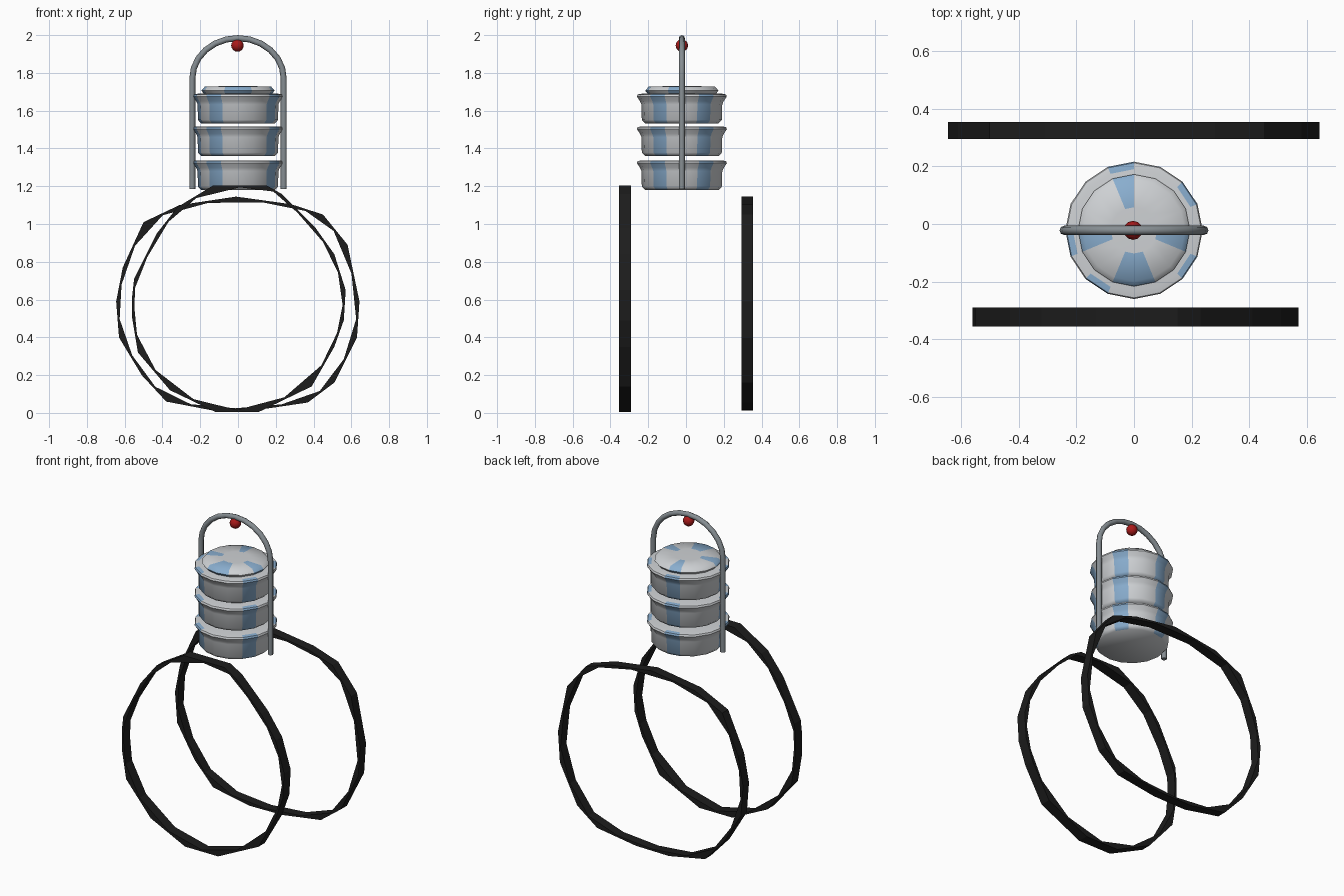
import bpy, bmesh
from math import sin, cos, pi, radians
from mathutils import Vector

if "Cube" in bpy.data.objects:
    bpy.data.objects.remove(bpy.data.objects["Cube"])

CY = -0.022   # the carrier sits slightly in front of y = 0


def material(name, rgb):
    m = bpy.data.materials.new(name)
    m.diffuse_color = (*rgb, 1)
    m.use_nodes = True
    m.node_tree.nodes["Principled BSDF"].inputs["Base Color"].default_value = m.diffuse_color
    return m


black = material("black_rubber", (0.012, 0.012, 0.012))
enamel = material("white_enamel", (0.62, 0.64, 0.66))
blue = material("blue_enamel", (0.25, 0.42, 0.62))
steel = material("steel", (0.24, 0.27, 0.29))
red = material("red_knob", (0.4, 0.01, 0.01))


def finish(bm, name, mats, smooth=None):
    bmesh.ops.recalc_face_normals(bm, faces=bm.faces)
    mesh = bpy.data.meshes.new(name)
    bm.to_mesh(mesh)
    bm.free()
    ob = bpy.data.objects.new(name, mesh)
    bpy.context.collection.objects.link(ob)
    for m in mats:
        mesh.materials.append(m)
    if smooth:
        bpy.ops.object.select_all(action='DESELECT')
        ob.select_set(True)
        bpy.context.view_layer.objects.active = ob
        bpy.ops.object.shade_smooth_by_angle(angle=radians(smooth))
    return ob


def hoop(name, outline, y0, y1):
    """Band whose inner corners sit at the middle of the outer edges."""
    n = len(outline)
    outer = [Vector(p) for p in outline]
    mid = Vector((0, 0.59))
    inner = []
    for i in range(n):
        c = (outer[i] + outer[(i + 1) % n]) / 2
        inner.append(c + (mid - c).normalized() * 0.011)
    bm = bmesh.new()
    o = [[bm.verts.new((p.x, y, p.y)) for p in outer] for y in (y0, y1)]
    a = [[bm.verts.new((p.x, y, p.y)) for p in inner] for y in (y0, y1)]
    for i in range(n):
        j = (i + 1) % n
        for loop in (o, a):
            bm.faces.new((loop[0][i], loop[0][j], loop[1][j], loop[1][i]))
        for s in (0, 1):
            bm.faces.new((o[s][i], o[s][j], a[s][i]))
            bm.faces.new((o[s][j], a[s][j], a[s][i]))
    return finish(bm, name, [black])


def lathe(name, profile, z, blue_cols, sides=16):
    """Closed turned shape with blue patches on some columns."""
    bm = bmesh.new()
    rings = [[bm.verts.new((r * sin(2 * pi * k / sides), CY - r * cos(2 * pi * k / sides), z + h))
              for k in range(sides)] for r, h in profile]
    for lo, hi in zip(rings, rings[1:]):
        for k in range(sides):
            m = (k + 1) % sides
            f = bm.faces.new((lo[k], lo[m], hi[m], hi[k]))
            f.material_index = int(k in blue_cols)
    bm.faces.new(rings[0])
    bm.faces.new(rings[-1])
    return finish(bm, name, [enamel, blue], 50)


# Two wheel hoops, the front one narrower and taller
hoop("front_hoop", [
    (-.56, .62), (-.55, .71), (-.43, .95), (-.32, 1.09), (-.13, 1.205), (.15, 1.205),
    (.23, 1.16), (.41, .98), (.51, .84), (.57, .65), (.56, .49), (.51, .35),
    (.39, .14), (.11, .005), (-.12, .005), (-.36, .12), (-.53, .32), (-.56, .50)],
    -0.355, -0.29)
hoop("back_hoop", [
    (-.645, .59), (-.61, .77), (-.50, 1.01), (-.31, 1.10), (-.01, 1.145), (.28, 1.105),
    (.45, 1.05), (.58, .89), (.643, .59), (.63, .40), (.51, .16), (.37, .055),
    (.10, .015), (-.13, .012), (-.38, .06), (-.51, .20), (-.63, .40)],
    0.295, 0.354)

# Stacked food bowls
bowl = [(0.195, 0), (0.212, 0.018), (0.214, 0.10), (0.222, 0.118),
        (0.238, 0.142), (0.234, 0.153), (0.212, 0.157)]
for name, z in (("lower_bowl", 1.18), ("middle_bowl", 1.36), ("upper_bowl", 1.533)):
    lathe(name, bowl, z, {2, 5, 8, 12, 14})

# Domed lid with a flat centre
lathe("lid", [(0.176, 0), (0.194, 0.022), (0.176, 0.043), (0.08, 0.046)], 1.684, {0, 3, 8, 12, 15})

# Carrying handle: two straight legs joined by an arch
pts = [(-0.242, 1.185)]
pts += [(-0.242 * cos(pi * i / 12), 1.77 + 0.214 * sin(pi * i / 12)) for i in range(13)]
pts += [(0.242, 1.185)]
bm = bmesh.new()
rings = []
for i, p in enumerate(pts):
    q0, q1 = pts[max(i - 1, 0)], pts[min(i + 1, len(pts) - 1)]
    t = Vector((q1[0] - q0[0], 0, q1[1] - q0[1])).normalized()
    side = Vector((t.z, 0, -t.x))
    rings.append([bm.verts.new(Vector((p[0], CY, p[1])) + 0.016 * (
        side * cos(pi * k / 4) + Vector((0, sin(pi * k / 4), 0)))) for k in range(8)])
for a, b in zip(rings, rings[1:]):
    for k in range(8):
        bm.faces.new((a[k], a[(k + 1) % 8], b[(k + 1) % 8], b[k]))
bm.faces.new(rings[0])
bm.faces.new(rings[-1])
finish(bm, "handle", [steel], 50)

# Red knob hanging under the arch
bm = bmesh.new()
bmesh.ops.create_uvsphere(bm, u_segments=12, v_segments=8, radius=0.033)
bmesh.ops.translate(bm, verts=bm.verts, vec=(-0.003, CY, 1.945))
finish(bm, "knob", [red], 60)
